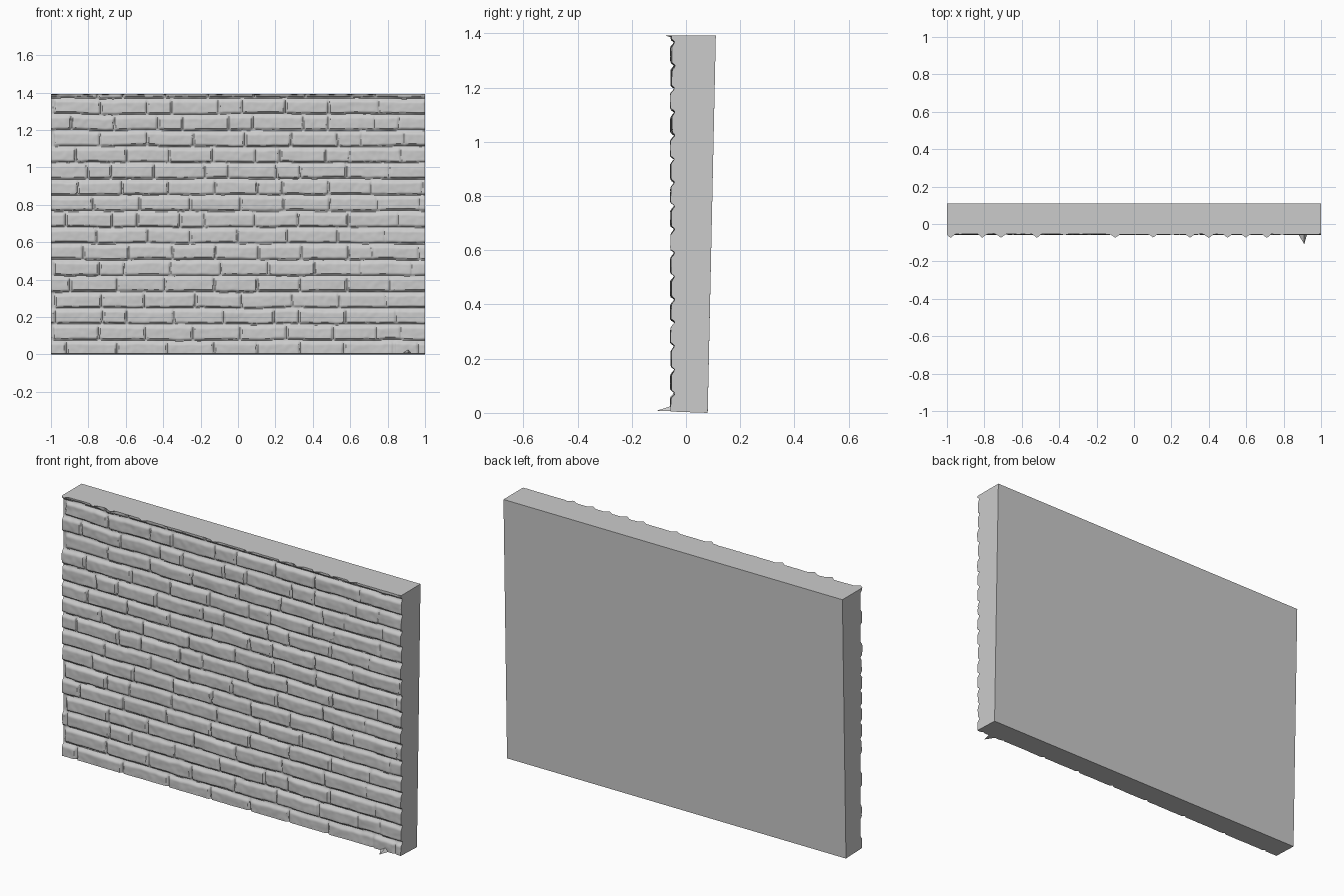
import bpy, bmesh, math, random
from mathutils import noise, Vector

if "Cube" in bpy.data.objects:
    bpy.data.objects.remove(bpy.data.objects["Cube"])

random.seed(4)
NX, NZ = 340, 240
Z0, Z1 = 0.005, 1.392
COURSE, FIRST = 0.0863, 0.075


def ramp(d, width):
    t = max(0.0, min(1.0, d / width))
    return t * t * (3 - 2 * t)


def wobble(x, z, scale, seed=0.0):
    return noise.noise(Vector((x * scale, z * scale, seed)))


# Brick layout: joint positions and slight depth change per brick in each course
courses = []
for row in range(18):
    x = -1.13 + 0.12 * (row % 2) + random.uniform(-0.03, 0.03)
    joints = [x]
    while x < 1.05:
        x += random.choice((0.23, 0.25, 0.25, 0.27, 0.13))
        joints.append(x)
    courses.append([(a, b, random.uniform(-0.0025, 0.0025))
                    for a, b in zip(joints, joints[1:])])


def front_depth(x, z):
    """Depth of the rough brick face at a point."""
    zz = z + 0.006 * wobble(x, z, 5) + 0.003 * wobble(x, z, 18, 3)
    pos = (zz - FIRST) / COURSE
    row = math.floor(pos)
    low, high = (pos - row) * COURSE, (1 - pos + row) * COURSE
    xx = x + 0.008 * wobble(x, z, 12, 7)
    relief, offset = 0.0, 0.0
    for a, b, off in courses[max(0, min(17, row + 1))]:
        if a <= xx < b:
            side = ramp(min(xx - a, b - xx) + 0.002, 0.014)
            if x > 0.6:
                side = 0.5 + 0.5 * side
            # steep lower edge, softer sloping upper edge
            relief = ramp(low, 0.012) * ramp(high, 0.024) * side
            offset = off
    rough = 0.003 * wobble(x, z, 9, 11) + 0.0015 * wobble(x, z, 35, 5)
    return -0.042 - (0.013 + offset) * relief - rough


# Ragged lip points along the top edge
spikes = [-0.98, -0.81, -0.71, -0.52, -0.1, 0.1, 0.3, 0.4, 0.5, 0.6, 0.71]

bm = bmesh.new()
grid = []
for j in range(NZ + 1):
    line = []
    for i in range(NX + 1):
        x = -1 + 2 * i / NX
        z = Z0 + (Z1 - Z0) * j / NZ
        y = front_depth(x, z)
        if j == NZ:
            y = min(y, -0.053 - 0.006 * wobble(x, 0, 30))
            y -= max(0.018 * (1 - abs(x - s) / 0.025) if abs(x - s) < 0.025 else 0
                     for s in spikes)
        line.append(bm.verts.new((x, y, z)))
    grid.append(line)
for j in range(NZ):
    for i in range(NX):
        bm.faces.new((grid[j][i], grid[j][i + 1], grid[j + 1][i + 1], grid[j + 1][i]))

# Plain sides and gently leaning flat back
border = [e for e in bm.edges if e.is_boundary]
ext = bmesh.ops.extrude_edge_only(bm, edges=border)["geom"]
for v in (g for g in ext if isinstance(g, bmesh.types.BMVert)):
    v.co.y = 0.08 + 0.03 * v.co.z / Z1
    if v.co.z < Z0 + 0.001:
        v.co.z = 0.0
bmesh.ops.contextual_create(bm, geom=[e for e in bm.edges if e.is_boundary])
bmesh.ops.recalc_face_normals(bm, faces=bm.faces[:])

mesh = bpy.data.meshes.new("brick_wall")
bm.to_mesh(mesh)
bm.free()
wall = bpy.data.objects.new("brick_wall", mesh)
bpy.context.collection.objects.link(wall)
bpy.context.view_layer.objects.active = wall
wall.select_set(True)
bpy.ops.object.shade_smooth_by_angle(angle=math.radians(40))

# Small mortar splinter sticking out at the lower right
bm = bmesh.new()
tip = bm.verts.new((0.91, -0.108, 0.008))
base = [bm.verts.new(p) for p in ((0.87, -0.04, 0.006), (0.93, -0.04, 0.006), (0.91, -0.04, 0.03))]
bm.faces.new(base)
for k in range(3):
    bm.faces.new((base[k], tip, base[(k + 1) % 3]))
bmesh.ops.recalc_face_normals(bm, faces=bm.faces[:])
mesh = bpy.data.meshes.new("mortar_splinter")
bm.to_mesh(mesh)
bm.free()
bpy.context.collection.objects.link(bpy.data.objects.new("mortar_splinter", mesh))
